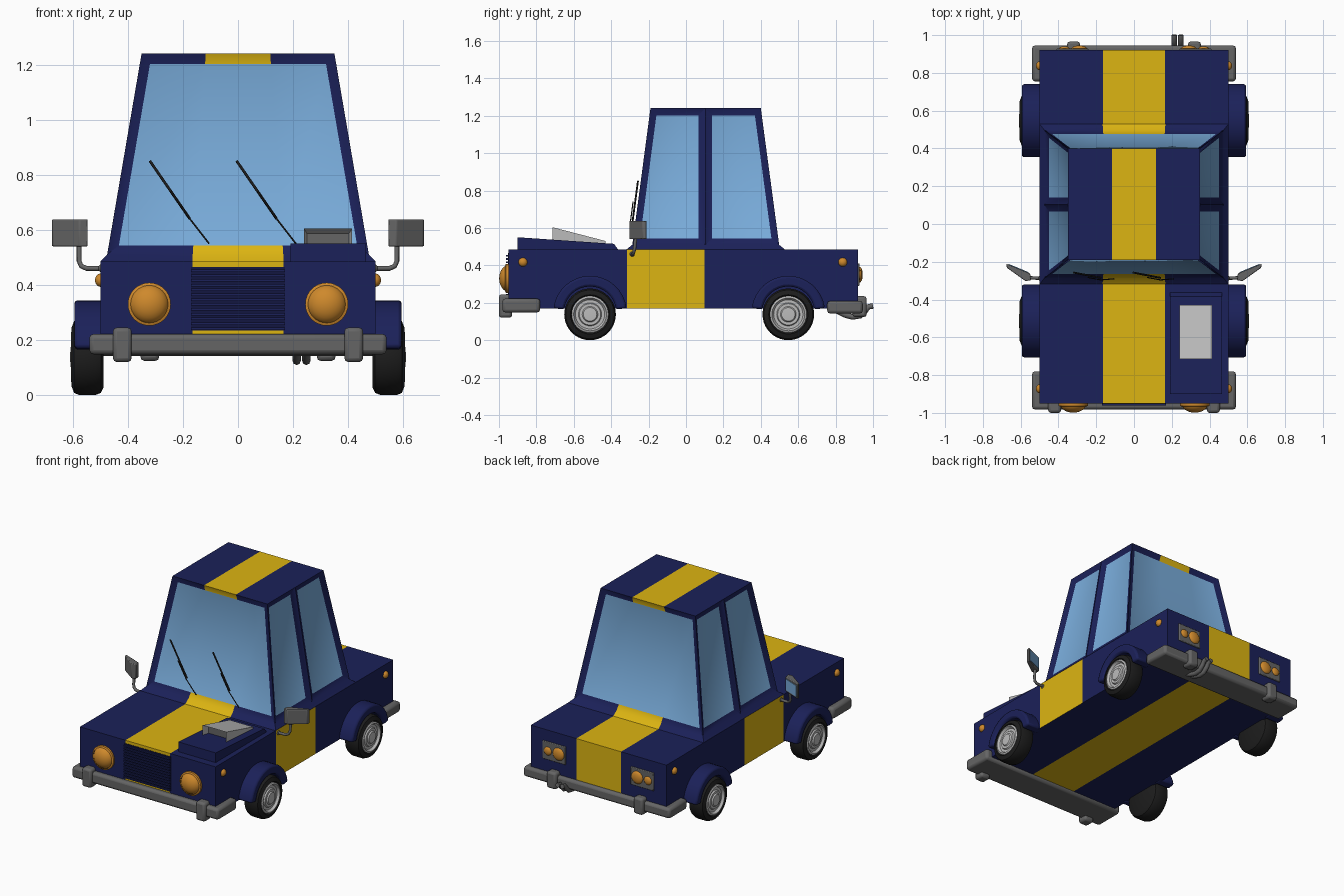
import bpy, bmesh, math
from mathutils import Vector

if "Cube" in bpy.data.objects:
    bpy.data.objects.remove(bpy.data.objects["Cube"])


def material(name, rgb):
    m = bpy.data.materials.new(name)
    m.diffuse_color = (*rgb, 1)
    m.use_nodes = True
    m.node_tree.nodes["Principled BSDF"].inputs["Base Color"].default_value = m.diffuse_color
    return m


NAVY = material("navy", (0.011, 0.015, 0.10))
DARK = material("dark_navy", (0.006, 0.008, 0.05))
YELLOW = material("yellow", (0.72, 0.46, 0.006))
GLASS = material("glass", (0.19, 0.41, 0.70))
ORANGE = material("orange", (0.62, 0.25, 0.025))
BLACK = material("black", (0.012, 0.012, 0.012))
STEEL = material("steel", (0.13, 0.13, 0.13))
SILVER = material("silver", (0.5, 0.5, 0.5))


def finish(name, bm, *mats, bevel=0):
    bmesh.ops.recalc_face_normals(bm, faces=bm.faces)
    me = bpy.data.meshes.new(name)
    bm.to_mesh(me)
    bm.free()
    for m in mats:
        me.materials.append(m)
    ob = bpy.data.objects.new(name, me)
    bpy.context.collection.objects.link(ob)
    if bevel:
        mod = ob.modifiers.new("bevel", "BEVEL")
        mod.width, mod.segments, mod.limit_method = bevel, 2, "ANGLE"
        mod.angle_limit = math.radians(40)
    return ob


def box_bm(lo, hi):
    bm = bmesh.new()
    bmesh.ops.create_cube(bm, size=1)
    for v in bm.verts:
        v.co = [a if c < 0 else b for c, a, b in zip(v.co, lo, hi)]
    return bm


def box(name, lo, hi, mat, bevel=0):
    return finish(name, box_bm(lo, hi), mat, bevel=bevel)


def prism_bm(points, w0, w1, place=lambda u, v, w: (w, u, v)):
    """Extrude a 2D outline; by default a side (y, z) profile across x."""
    bm = bmesh.new()
    a, b = ([bm.verts.new(place(u, v, w)) for u, v in points] for w in (w0, w1))
    bm.faces.new(a)
    bm.faces.new(b)
    for i in range(len(a)):
        j = (i + 1) % len(a)
        bm.faces.new((a[i], a[j], b[j], b[i]))
    return bm


def lathe(name, profile, loc, axis, mat, n=32):
    """Spin (radius, height) points around an axis."""
    rot = Vector(axis).to_track_quat("Z", "Y")
    bm = bmesh.new()
    rings = []
    for r, h in profile:
        rings.append([bm.verts.new(rot @ Vector((r * math.cos(t), r * math.sin(t), h)) + Vector(loc))
                      for t in (2 * math.pi * i / n for i in range(n))])
    for a, b in zip(rings, rings[1:]):
        for i in range(n):
            bm.faces.new((a[i], a[i - 1], b[i - 1], b[i]))
    bmesh.ops.remove_doubles(bm, verts=bm.verts, dist=1e-5)
    return finish(name, bm, mat)


def dome(name, r, h, loc, axis, mat=ORANGE, n=24):
    arc = [(r * math.cos(i * math.pi / 12), h * math.sin(i * math.pi / 12)) for i in range(7)]
    return lathe(name, arc, loc, axis, mat, n)


def tube(name, points, r, mat):
    cu = bpy.data.curves.new(name, "CURVE")
    cu.dimensions, cu.bevel_depth, cu.bevel_resolution, cu.use_fill_caps = "3D", r, 2, True
    sp = cu.splines.new("POLY")
    sp.points.add(len(points) - 1)
    for p, co in zip(sp.points, points):
        p.co = (*co, 1)
    cu.materials.append(mat)
    bpy.context.collection.objects.link(bpy.data.objects.new(name, cu))


def cut(bm, co, no):
    bmesh.ops.bisect_plane(bm, geom=bm.verts[:] + bm.edges[:] + bm.faces[:], plane_co=co, plane_no=no)


# Lower body with centre stripe and door panels
bm = box_bm((-0.5, -0.95, 0.17), (0.5, 0.92, 0.485))
for x in (-0.165, 0.165):
    cut(bm, (x, 0, 0), (1, 0, 0))
for y in (-0.315, 0.10):
    cut(bm, (0, y, 0), (0, 1, 0))
for f in bm.faces:
    c = f.calc_center_median()
    f.material_index = int(abs(c.x) < 0.1 or (abs(c.x) > 0.49 and -0.31 < c.y < 0.1))
finish("body", bm, NAVY, YELLOW)

# Cabin: flared skirt, tapered pillars, recessed windows, stripe
bm = bmesh.new()
rings = []
for x, yf, yb, z in ((0.5, -0.32, 0.53, 0.484), (0.475, -0.287, 0.498, 0.51), (0.35, -0.19, 0.40, 1.24)):
    rings.append([bm.verts.new((a, b, z)) for a, b in
                  ((x, yf), (x, 0.103), (x, yb), (-x, yb), (-x, 0.103), (-x, yf))])
bm.faces.new(rings[0])
bm.faces.new(rings[2])
windows = []
for k in (0, 1):
    a, b = rings[k], rings[k + 1]
    for i in range(6):
        f = bm.faces.new((a[i - 1], a[i], b[i], b[i - 1]))
        if k:
            windows.append(f)
bmesh.ops.recalc_face_normals(bm, faces=bm.faces)
bmesh.ops.inset_individual(bm, faces=windows, thickness=0.036, depth=-0.018, use_even_offset=True)
for f in windows:
    f.material_index = 2
for s in (1, -1):
    cut(bm, (s * 0.165, 0, 0.5), (s * 0.74, 0, 0.048))
for f in bm.faces:
    if f.material_index == 0 and abs(f.calc_center_median().x) < 0.1:
        f.material_index = 1
finish("cabin", bm, NAVY, YELLOW, GLASS)

# Grille with horizontal slats
box("grille_back", (-0.17, -0.953, 0.235), (0.17, -0.94, 0.465), DARK)
for i in range(13):
    z = 0.237 + i * 0.0175
    box("grille_slat", (-0.17, -0.962, z), (0.17, -0.945, z + 0.009), NAVY)

# Raised hood panel and air scoop
finish("hood_panel", prism_bm([(-0.90, 0.48), (-0.90, 0.55), (-0.385, 0.515), (-0.36, 0.48)], 0.19, 0.465), NAVY)
bm = prism_bm([(-0.715, 0.53), (-0.715, 0.604), (-0.43, 0.53), (-0.43, 0.51)], 0.24, 0.413)
bmesh.ops.recalc_face_normals(bm, faces=bm.faces)
mouth = [f for f in bm.faces if f.normal.y < -0.9]
bmesh.ops.inset_individual(bm, faces=mouth, thickness=0.014, depth=0)
bmesh.ops.translate(bm, verts=mouth[0].verts[:], vec=(0, 0.05, -0.008))
mouth[0].material_index = 1
finish("hood_scoop", bm, SILVER, STEEL)

# Bumpers with overriders
box("front_bumper", (-0.54, -0.982, 0.148), (0.54, -0.78, 0.222), STEEL, 0.016)
box("rear_bumper", (-0.54, 0.755, 0.142), (0.54, 0.945, 0.21), STEEL, 0.016)
for s in (1, -1):
    box("front_overrider", (s * 0.42 - 0.034, -1.0, 0.12), (s * 0.42 + 0.034, -0.93, 0.245), STEEL, 0.014)
    box("rear_overrider", (s * 0.32 - 0.034, 0.89, 0.124), (s * 0.32 + 0.034, 0.966, 0.235), STEEL, 0.014)

TYRE = [(0, 0), (0.11, 0), (0.13, 0.01), (0.138, 0.03), (0.138, 0.088), (0.13, 0.107), (0.105, 0.117), (0.094, 0.1)]
HUB = [(0.098, 0.09), (0.098, 0.114), (0.088, 0.119), (0.078, 0.104), (0.062, 0.104), (0.057, 0.112),
       (0.042, 0.112), (0.036, 0.12), (0, 0.122)]

for s in (1, -1):
    # Wheels and wheel arches
    for end, y in (("front", -0.513), ("rear", 0.547)):
        lathe(end + "_tyre", TYRE, (s * 0.488, y, 0.138), (s, 0, 0), BLACK, 40)
        lathe(end + "_hubcap", HUB, (s * 0.488, y, 0.138), (s, 0, 0), SILVER)
        angles = [math.radians(7 + 166 * i / 16) for i in range(17)]
        ring = [(y + r * math.cos(t), 0.147 + r * math.sin(t))
                for r, ts in ((0.197, angles), (0.14, angles[::-1])) for t in ts]
        finish(end + "_arch", prism_bm(ring, s * 0.48, s * 0.594), NAVY, bevel=0.012)

    # Headlights and side markers
    lathe("headlight_rim", [(0.078, 0), (0.078, 0.014), (0.068, 0.018)], (s * 0.322, -0.949, 0.33), (0, -1, 0), ORANGE)
    dome("headlight", 0.071, 0.05, (s * 0.322, -0.949, 0.33), (0, -1, 0), n=32)
    for y in (-0.872, 0.838):
        dome("side_marker", 0.024, 0.02, (s * 0.499, y, 0.417), (s, 0, 0))

    # Tail light plates
    box("tail_light_plate", (s * 0.325 - 0.085, 0.91, 0.29), (s * 0.325 + 0.085, 0.928, 0.41), STEEL, 0.004)
    dome("tail_light", 0.042, 0.018, (s * 0.29, 0.927, 0.35), (0, 1, 0))
    dome("reverse_light", 0.028, 0.014, (s * 0.369, 0.927, 0.35), (0, 1, 0))

    # Door mirrors: arm, wedge-shaped head, glass
    tube("mirror_arm", [(s * 0.48, -0.288, 0.46), (s * 0.55, -0.285, 0.46), (s * 0.569, -0.28, 0.468),
                        (s * 0.577, -0.275, 0.487), (s * 0.577, -0.268, 0.56)], 0.009, STEEL)
    dome("mirror_foot", 0.017, 0.02, (s * 0.488, -0.288, 0.46), (s, 0, 0), STEEL, 16)
    up = lambda u, v, w: (s * u, v, w)
    finish("mirror_head", prism_bm([(0.545, -0.298), (0.575, -0.302), (0.673, -0.232), (0.676, -0.21), (0.55, -0.262)],
                                   0.54, 0.638, up), STEEL, bevel=0.004)
    finish("mirror_glass", prism_bm([(0.56, -0.261), (0.666, -0.217), (0.664, -0.211), (0.558, -0.255)],
                                    0.552, 0.626, up), GLASS)

# Windscreen wipers
for x in (-0.105, 0.21):
    tube("wiper_arm", [(x, -0.29, 0.55), (x - 0.07, -0.296, 0.64), (x - 0.14, -0.283, 0.74)], 0.003, BLACK)
    tube("wiper_blade", [(x - 0.07, -0.285, 0.64), (x - 0.215, -0.257, 0.85)], 0.005, BLACK)

# Twin exhaust pipes
for x in (0.213, 0.248):
    tube("exhaust_pipe", [(x, 0.80, 0.16), (x, 0.85, 0.135), (x, 0.89, 0.124), (x, 0.93, 0.13),
                          (x, 0.957, 0.155), (x, 0.975, 0.178), (x, 1.0, 0.183)], 0.015, STEEL)

# Smooth round parts, keep creases sharp
bpy.ops.object.select_all(action="DESELECT")
for ob in bpy.context.collection.objects:
    if ob.type == "MESH":
        ob.select_set(True)
        bpy.context.view_layer.objects.active = ob
bpy.ops.object.shade_smooth_by_angle(angle=math.radians(35))
